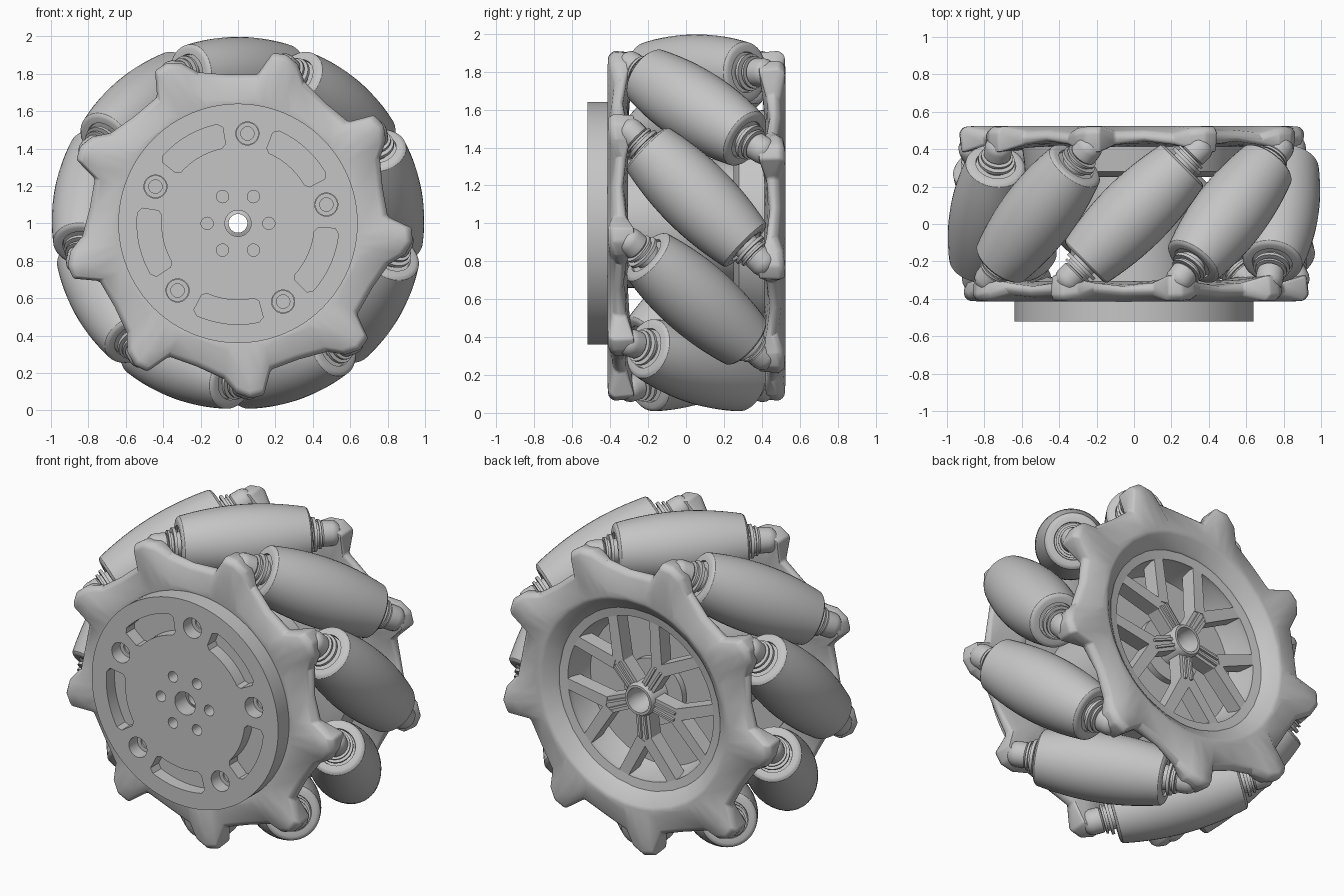
import bpy, bmesh, math
from math import cos, sin, radians, pi, sqrt
from mathutils import Matrix, Vector

if "Cube" in bpy.data.objects:
    bpy.data.objects.remove(bpy.data.objects["Cube"])

mat = bpy.data.materials.new("light_grey")
mat.use_nodes = True
GREY = (0.56, 0.56, 0.56, 1)
mat.diffuse_color = GREY
mat.node_tree.nodes["Principled BSDF"].inputs["Base Color"].default_value = GREY

MID = Matrix.Translation((0, 0.055, 1))        # centre of the wheel
AXLE = Matrix.Translation((0, 0, 1)) @ Matrix.Rotation(-pi / 2, 4, 'X')
N = 9                                          # rollers
made = []


def finish(bm, name, matrix=None):
    bmesh.ops.recalc_face_normals(bm, faces=bm.faces)
    me = bpy.data.meshes.new(name)
    bm.to_mesh(me)
    bm.free()
    me.materials.append(mat)
    if matrix is not None:
        me.transform(matrix)
    ob = bpy.data.objects.new(name, me)
    bpy.context.collection.objects.link(ob)
    made.append(ob)
    return ob


def loft(bm, rings, closed_section):
    """Join a closed circle of equal cross-sections."""
    vs = [[bm.verts.new(p) for p in ring] for ring in rings]
    m = len(vs[0])
    for a, b in zip(vs, vs[1:] + vs[:1]):
        for j in range(m if closed_section else m - 1):
            k = (j + 1) % m
            bm.faces.new((a[j], a[k], b[k], b[j]))


def lathe(name, profile, matrix, closed=True, seg=48):
    """Turn (radius, height) points around local z."""
    bm = bmesh.new()
    rings = [[(r * cos(a), r * sin(a), h) for r, h in profile]
             for a in (2 * pi * i / seg for i in range(seg))]
    loft(bm, rings, closed)
    bmesh.ops.remove_doubles(bm, verts=bm.verts, dist=1e-5)
    return finish(bm, name, matrix)


def polar(r, deg):
    return (r * cos(radians(deg)), r * sin(radians(deg)))


def prism(bm, pts, y0, y1):
    """Extrude an x-z outline (around the axle) from y0 to y1."""
    lo = [bm.verts.new((x, y0, 1 + z)) for x, z in pts]
    hi = [bm.verts.new((x, y1, 1 + z)) for x, z in pts]
    bm.faces.new(lo)
    bm.faces.new(hi[::-1])
    for i in range(len(pts)):
        j = (i + 1) % len(pts)
        bm.faces.new((lo[i], hi[i], hi[j], lo[j]))


def circle(centre, r, seg=24):
    return [(centre[0] + r * cos(2 * pi * i / seg), centre[1] + r * sin(2 * pi * i / seg))
            for i in range(seg)]


def bar(p, q, wp, wq):
    """Tapered strip outline from p to q."""
    p, q = Vector(p), Vector(q)
    d = (q - p).normalized()
    n = Vector((-d.y, d.x))
    return [p + n * wp, q + n * wq, q - n * wq, p - n * wp]


def apply_modifiers(ob):
    dg = bpy.context.evaluated_depsgraph_get()
    me = bpy.data.meshes.new_from_object(ob.evaluated_get(dg))
    ob.modifiers.clear()
    ob.data = me


# Rollers with stepped bushings, and the lug bosses that hold them
OUTER, CENTRE = 0.997, 0.797
barrel = [(OUTER - sqrt(CENTRE ** 2 + t * t / 2), t) for t in (i * 0.36 / 8 for i in range(9))]
bushing = [(.150, .370), (.138, .374), (.108, .374), (.105, .36), (.072, .36), (.072, .39),
           (.098, .39), (.098, .408), (.072, .408), (.072, .422), (.085, .422), (.085, .435),
           (.05, .435), (.05, .50), (0, .50)]
half = barrel + bushing
roller_profile = [(r, -t) for r, t in half[:0:-1]] + half
boss = [(0, .436), (.064, .436), (.074, .446), (.074, .50)]
boss += [(.074 * cos(radians(a)), .50 + .06 * sin(radians(a))) for a in (22, 45, 68, 90)]
tilt = Vector((1, 1, 0)).to_track_quat('Z', 'Y').to_matrix().to_4x4()
for k in range(N):
    place = MID @ Matrix.Rotation(2 * pi * k / N, 4, 'Y') @ Matrix.Translation((0, 0, CENTRE)) @ tilt
    lathe(f"roller_{k + 1}", roller_profile, place, closed=False, seg=40)
    lathe(f"rear_boss_{k + 1}", boss, place, closed=False, seg=20)
    lathe(f"front_boss_{k + 1}", boss, place @ Matrix.Rotation(pi, 4, 'X'), closed=False, seg=20)


# Star-shaped side plates: angle from lug, ridge radius, outer radius, depth of outer and inner edge
LUG = [(-9, .68, .84, .06, .10), (-4.5, .76, .91, .035, .12), (0, .84, .94, .025, .15),
       (4.5, .80, .93, .025, .14), (8.5, .68, .805, .05, .10), (20, .66, .80, .045, .08)]
for name, turn in (("front_plate", 0), ("rear_plate", pi)):
    rings = []
    for k in range(N):
        for d, ridge, r, edge, depth in LUG:
            section = [(.55, .07), (.635, 0), (ridge, 0), (r - .025, edge - .02), (r, edge + .01),
                       (r - .01, depth), (.72, .06 + depth * .4), (.60, .11), (.55, .11)]
            ring = []
            for rad, dep in section:
                x, z = polar(rad, 114 + 40 * k + d)
                ring.append((x, -.47 + dep, z))
            rings.append(ring)
    bm = bmesh.new()
    loft(bm, rings, True)
    plate = finish(bm, name, MID @ Matrix.Rotation(turn, 4, 'Z'))
    bev = plate.modifiers.new("soft_edges", 'BEVEL')
    bev.width, bev.segments, bev.limit_method = .012, 2, 'ANGLE'
    bev.angle_limit = radians(35)
    apply_modifiers(plate)


# Front mounting disc with cut slots and holes
disc = lathe("mounting_disc", [(.07, -.52), (.64, -.52), (.64, -.41), (.07, -.41)], AXLE, seg=96)
bm = bmesh.new()
for k in range(5):
    mid = 48 + 72 * k
    arc = [(.54, a) for a in range(-18, 19, 3)] + [(.52, 21), (.43, 21)]
    arc += [(.41, a) for a in range(18, -19, -3)] + [(.43, -21), (.52, -21)]
    prism(bm, [polar(r, mid + a) for r, a in arc], -.6, -.44)
    prism(bm, circle(polar(.483, 84 + 72 * k), .062), -.6, -.43)
for k in range(6):
    prism(bm, circle(polar(.165, 60 * k), .033, 16), -.6, -.43)
cutter = finish(bm, "disc_cutter")
cutter.hide_render = True
cut = disc.modifiers.new("holes", 'BOOLEAN')
cut.object, cut.operation, cut.solver = cutter, 'DIFFERENCE', 'EXACT'
apply_modifiers(disc)
made.remove(cutter)
bpy.data.objects.remove(cutter)

# Screw seats deep in the holes
for k in range(5):
    x, z = polar(.483, 84 + 72 * k)
    lathe(f"screw_seat_{k + 1}", [(.036, -.44), (.06, -.44), (.06, -.425), (.036, -.425)],
          Matrix.Translation((x, 0, z)) @ AXLE, seg=24)

# Inner floor, core barrel, hub tube and rear bowl
lathe("front_floor", [(.05, -.41), (.60, -.41), (.60, -.33), (.05, -.33)], AXLE, seg=72)
lathe("core_barrel", [(.30, -.34), (.34, -.34), (.34, .26), (.30, .26)], AXLE, seg=60)
lathe("hub_tube", [(.05, -.42), (.10, -.40), (.10, .45), (.09, .47), (.075, .47), (.07, .40), (.05, .36)], AXLE)
lathe("hub_flange", [(.06, .25), (.20, .25), (.20, .32), (.06, .32)], AXLE)
lathe("rear_bowl", [(.60, .42), (.58, .28), (.50, .25), (.06, .25), (.06, .28),
                    (.46, .28), (.50, .41), (.50, .445), (.56, .455)], AXLE, seg=72)

# Forked rear spokes with raised ribs beside each stem
for k in range(5):
    mid = 120 + 72 * k
    bm = bmesh.new()
    prism(bm, bar(polar(.08, mid), polar(.28, mid), .045, .05), .35, .44)
    for side in (-1, 1):
        prism(bm, bar(polar(.25, mid + 4 * side), polar(.525, mid + 20 * side), .036, .032), .35, .445)
        prism(bm, bar(polar(.10, mid + 10 * side), polar(.24, mid + 5 * side), .007, .007), .43, .455)
    finish(bm, f"spoke_{k + 1}")

# Smooth shading with sharp edges kept
bpy.ops.object.select_all(action='DESELECT')
for ob in made:
    ob.select_set(True)
bpy.context.view_layer.objects.active = made[0]
bpy.ops.object.shade_smooth_by_angle(angle=radians(32))
